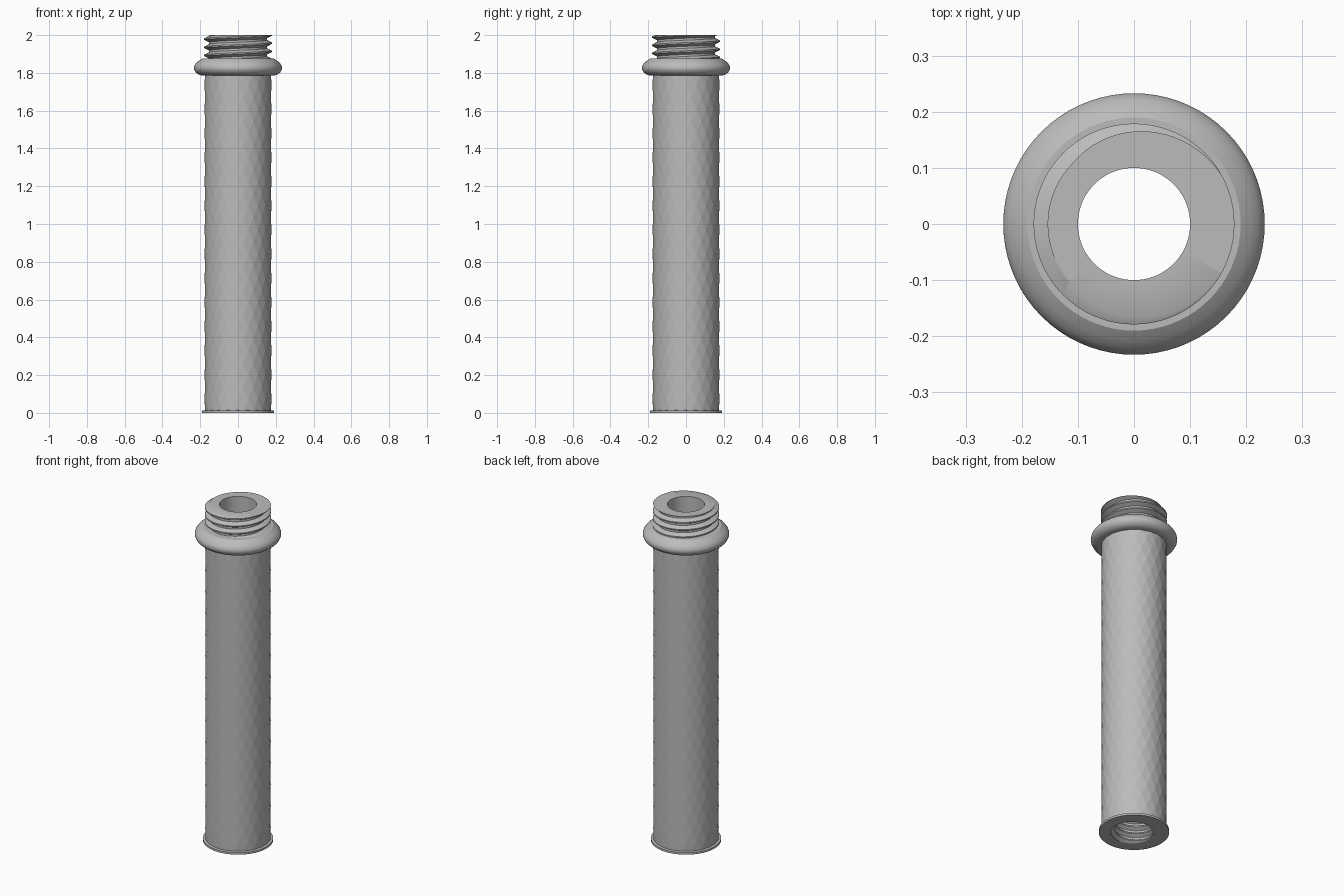
import bpy, bmesh, math

cube = bpy.data.objects.get("Cube")
if cube:
    bpy.data.objects.remove(cube, do_unlink=True)

SEG = 72          # sides of every round part
BORE = 0.10       # radius of the through hole
GRIP = 0.19       # outer radius of the grip
GRIP_TOP = 1.80

steel = bpy.data.materials.new("grey_metal")
steel.use_nodes = True
GREY = (0.5, 0.5, 0.5, 1)
steel.diffuse_color = GREY
steel.node_tree.nodes["Principled BSDF"].inputs["Base Color"].default_value = GREY


def polar(r, a, z):
    return (r * math.cos(a), r * math.sin(a), z)


def finish(bm, name, smooth=True):
    mesh = bpy.data.meshes.new(name)
    bm.to_mesh(mesh)
    bm.free()
    mesh.materials.append(steel)
    if smooth:
        mesh.shade_smooth()
        mesh.set_sharp_from_angle(angle=math.radians(30))
    obj = bpy.data.objects.new(name, mesh)
    bpy.context.collection.objects.link(obj)
    return obj


def lathe(name, profile):
    """Turn (radius, z) points; a rising profile faces outward."""
    bm = bmesh.new()
    rings = [[bm.verts.new(polar(r, math.tau * k / SEG, z)) for k in range(SEG)]
             for r, z in profile]
    for low, high in zip(rings, rings[1:]):
        for k in range(SEG):
            n = (k + 1) % SEG
            bm.faces.new((low[k], low[n], high[n], high[k]))
    return finish(bm, name)


def thread(name, root, crest, pitch, zmin, zmax, caps, inward=False):
    """Helical thread cut flat at both ends; caps = {z: radius of end face}."""
    bm = bmesh.new()
    turns = int((zmax - zmin) / pitch) + 5
    base = zmax + 1.5 * pitch - turns * pitch
    shape = [(root, 0), (root, .12), (crest, .42), (crest, .58), (root, .88), (root, 1)]
    rows = []
    for k in range(turns * SEG + 1):
        t = k / SEG
        rows.append([bm.verts.new(polar(r, math.tau * t, base + pitch * (t + f)))
                     for r, f in shape])
    for a, b in zip(rows, rows[1:]):
        for m in range(len(shape) - 1):
            bm.faces.new((a[m], b[m], b[m + 1], a[m + 1]))
    bmesh.ops.remove_doubles(bm, verts=bm.verts[:], dist=1e-5)
    for z, up in ((zmax, 1), (zmin, -1)):
        bmesh.ops.bisect_plane(bm, geom=bm.verts[:] + bm.edges[:] + bm.faces[:],
                               plane_co=(0, 0, z), plane_no=(0, 0, up), clear_outer=True)
    # Flat end faces reaching to the neighbouring wall
    for z, radius in caps.items():
        rim = [e for e in bm.edges if e.is_boundary
               and all(abs(v.co.z - z) < 1e-5 for v in e.verts)]
        out = bmesh.ops.extrude_edge_only(bm, edges=rim)
        for v in out["geom"]:
            if isinstance(v, bmesh.types.BMVert):
                v.co = polar(radius, math.atan2(v.co.y, v.co.x), z)
    if inward:
        bmesh.ops.reverse_faces(bm, faces=bm.faces[:])
    return finish(bm, name)


def knurl(name, around, rows, z0, z1, groove, depth, bevel):
    """Lattice of diamonds, each raised from the groove lines."""
    bm = bmesh.new()
    cols, steps = around * 2, rows * 2
    grid = {}

    def point(i, j):
        key = (i % cols, j)
        if key not in grid:
            grid[key] = bm.verts.new(polar(groove, math.tau * i / cols,
                                           z0 + (z1 - z0) * j / steps))
        return grid[key]

    for j in range(steps + 1):
        for i in range(j % 2, cols, 2):
            corners = [(i - 1, j), (i, j - 1), (i + 1, j), (i, j + 1)]
            bm.faces.new([point(*c) for c in corners if 0 <= c[1] <= steps])
    bmesh.ops.inset_individual(bm, faces=bm.faces[:], thickness=bevel, depth=depth,
                               use_even_offset=True)
    return finish(bm, name, smooth=False)


# Knurled grip and its thin end rim
knurl("knurled_grip", 20, 14, 0.01, GRIP_TOP, 0.177, 0.013, 0.016)
lathe("bottom_rim", [(GRIP, 0), (GRIP, 0.012), (0.175, 0.014)])

# Rounded collar
lathe("collar", [(0.17, 1.787), (0.195, 1.787), (0.212, 1.793), (0.225, 1.804),
                 (0.232, 1.817), (0.233, 1.828), (0.23, 1.839), (0.222, 1.851),
                 (0.208, 1.864), (0.19, 1.876), (0.15, 1.876)])

# Male thread on top, female thread in the bottom, plain bore between
thread("top_thread", 0.154, 0.179, 0.043, 1.86, 2.0, {2.0: BORE})
thread("bottom_thread", 0.125, 0.104, 0.043, 0, 0.2, {0: GRIP, 0.2: BORE}, inward=True)
lathe("bore", [(BORE, 2.0), (BORE, 0.2)])
